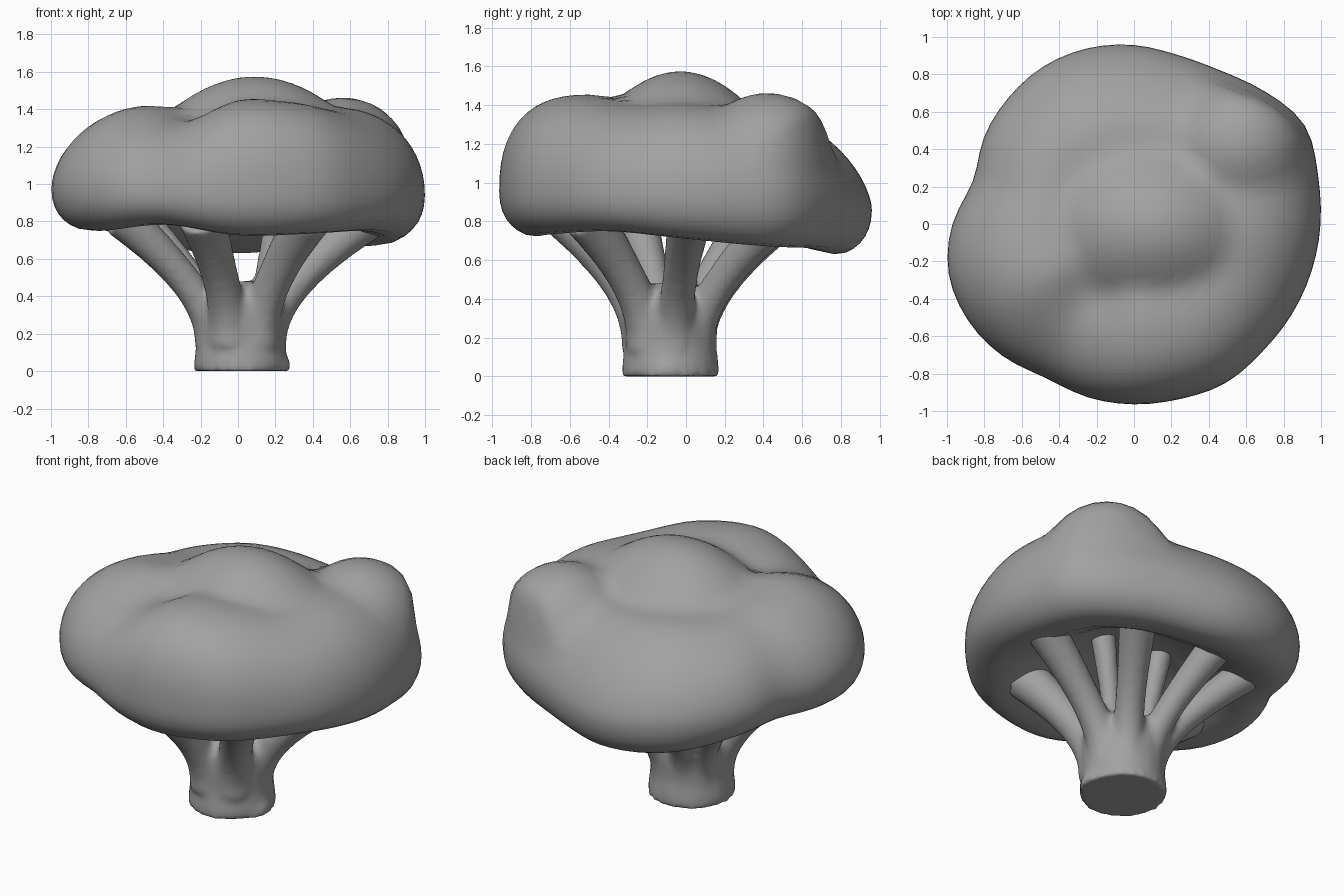
import bpy, bmesh, math
from mathutils import Vector

if "Cube" in bpy.data.objects:
    bpy.data.objects.remove(bpy.data.objects["Cube"])

# Crown outline radius every 15 degrees from +x
RADII = [1.0, 1.02, 1.06, 1.0, .945, .935, .96, .975, .975, .955, .93, .89,
         .975, 1.03, 1.03, 1.0, .95, .962, .967, .97, .985, .97, .975, .985]
# Crown section every 30 degrees: shoulder z, widest z, underside z, roundness
CROWN = [(1.41, .94, .70, .95), (1.38, .93, .66, .95), (1.34, .90, .65, 1.1),
         (1.33, .86, .62, 1.25), (1.34, .89, .65, 1.2), (1.34, .93, .73, 1.1),
         (1.38, .97, .75, 1.1), (1.42, .97, .74, 1.05), (1.34, .95, .775, 1.0),
         (1.45, .95, .715, .8), (1.44, .95, .725, .85), (1.40, .94, .74, .95)]


def cyclic(table, a):
    """Smooth cyclic interpolation of a table of tuples."""
    n = len(table)
    u = a / (2 * math.pi) * n
    i, t = int(u), u - int(u)
    p = [table[(i + k) % n] for k in (-1, 0, 1, 2)]
    return [.5 * (2 * b + (c - d) * t + (2 * d - 5 * b + 4 * c - e) * t * t
                  + (3 * b - d - 3 * c + e) * t ** 3) for d, b, c, e in zip(*p)]


def lift(x, y, z):
    """Raise the top by the central dome and the back right floret."""
    dome = 1.575 - .9 * (x - .09) ** 2 - 1.4 * (y + .03) ** 2
    d = ((x - .56) ** 2 + (y - .42) ** 2) / .36 ** 2
    floret = 1.13 + .335 * math.sqrt(1 - d) if d < 1 and z > 1.1 else 0
    return max(z, dome, floret)


grey = bpy.data.materials.new("dark_grey")
grey.diffuse_color = (.36, .36, .36, 1)
grey.use_nodes = True
grey.node_tree.nodes["Principled BSDF"].inputs["Base Color"].default_value = grey.diffuse_color


def finish(name, bm):
    bmesh.ops.recalc_face_normals(bm, faces=bm.faces)
    me = bpy.data.meshes.new(name)
    bm.to_mesh(me)
    bm.free()
    me.materials.append(grey)
    ob = bpy.data.objects.new(name, me)
    bpy.context.collection.objects.link(ob)
    for f in me.polygons:
        f.use_smooth = True
    return ob


def loft(bm, rings):
    """Skin closed rings of points, capping both ends."""
    vs = [[bm.verts.new(p) for p in r] for r in rings]
    n = len(vs[0])
    for a, b in zip(vs, vs[1:]):
        for i in range(n):
            j = (i + 1) % n
            bm.faces.new((a[i], a[j], b[j], b[i]))
    bm.faces.new(vs[0])
    bm.faces.new(vs[-1])


# Crown: lofted rings from the hollow underside, round the rim, to the top
N = 72
cols = []
for k in range(N):
    a = 2 * math.pi * k / N
    R = cyclic([(r,) for r in RADII], a)[0]
    H, E, B, p = cyclic(CROWN, a)
    low = [(.02, .94), (.2, .93), (.4, .88), (.54, B + .1), (.68, B + .025)]
    for i in range(1, 8):
        t = math.pi / 2 * i / 8
        low.append((.76 + .24 * math.sin(t) ** .9, E - (E - B) * math.cos(t) ** .9))
    top = []
    for i in range(15):
        t = math.pi / 2 * i / 14
        top.append((.52 + .48 * max(math.cos(t), 0) ** p, E + (H - E) * math.sin(t) ** p))
    for i in range(1, 10):
        s = 1 - i / 9.2
        top.append((.52 * s, 1.38 + (H - 1.38) * s))
    c, s = R * math.cos(a), R * math.sin(a)
    cols.append([Vector((r * c, r * s, z)) for r, z in low]
                + [Vector((r * c, r * s, lift(r * c, r * s, z))) for r, z in top])
bm = bmesh.new()
loft(bm, list(zip(*cols)))
crown = finish("crown", bm)
m = crown.modifiers.new("soften", 'SMOOTH')
m.factor, m.iterations = .5, 3


def tube(bm, pts, radii, n=16):
    """Round tube along a path, rings square to the path."""
    rings = []
    for i, p in enumerate(pts):
        d = (pts[min(i + 1, len(pts) - 1)] - pts[max(i - 1, 0)]).normalized()
        q = Vector((0, 0, 1)).rotation_difference(d)
        rings.append([p + q @ Vector((radii[i] * math.cos(t), radii[i] * math.sin(t), 0))
                      for t in (2 * math.pi * k / n for k in range(n))])
    loft(bm, rings)


# Stalk: flat-based trunk that splits into spreading branches
bm = bmesh.new()
core = [(0, .252), (.05, .25), (.15, .238), (.3, .245), (.38, .24), (.44, .2), (.48, .13)]
tube(bm, [Vector((.015, -.08, z)) for z, r in core], [r for z, r in core], 24)
# Outer branches, then two inner ones: tip x, tip y, radius, start distance from axis
TIPS = [(.69, .02, .12, .135), (.37, -.5, .13, .135), (-.19, -.6, .13, .135),
        (-.61, -.26, .115, .135), (-.54, .33, .105, .135), (-.2, .5, .105, .135),
        (.36, .47, .115, .135), (.22, 0, .075, .08), (-.14, .03, .075, .08)]
for x, y, r, start in TIPS:
    base = Vector((.01, -.08, .16))
    out = Vector((x - .01, y + .08, 0)).normalized()
    b1 = base + out * start
    b2 = b1 + out * .04 + Vector((0, 0, .27))
    tip = Vector((x, y, .83 if start > .1 else .95)) + out * .02
    path = []
    for i in range(11):
        t = i / 10
        path.append(b1 * (1 - t) ** 2 + b2 * 2 * t * (1 - t) + tip * t * t)
    tube(bm, path, [r * (1 - .25 * math.sin(math.pi * i / 10)) for i in range(11)])
# Foot flare on the right
tube(bm, [Vector((.17, -.1, z)) for z in (0, .05, .13)], [.115, .11, .07])
stalk = finish("stalk", bm)
m = stalk.modifiers.new("merge", 'REMESH')
m.mode, m.voxel_size, m.use_smooth_shade = 'VOXEL', .018, True
m = stalk.modifiers.new("soften", 'SMOOTH')
m.factor, m.iterations = .5, 8
